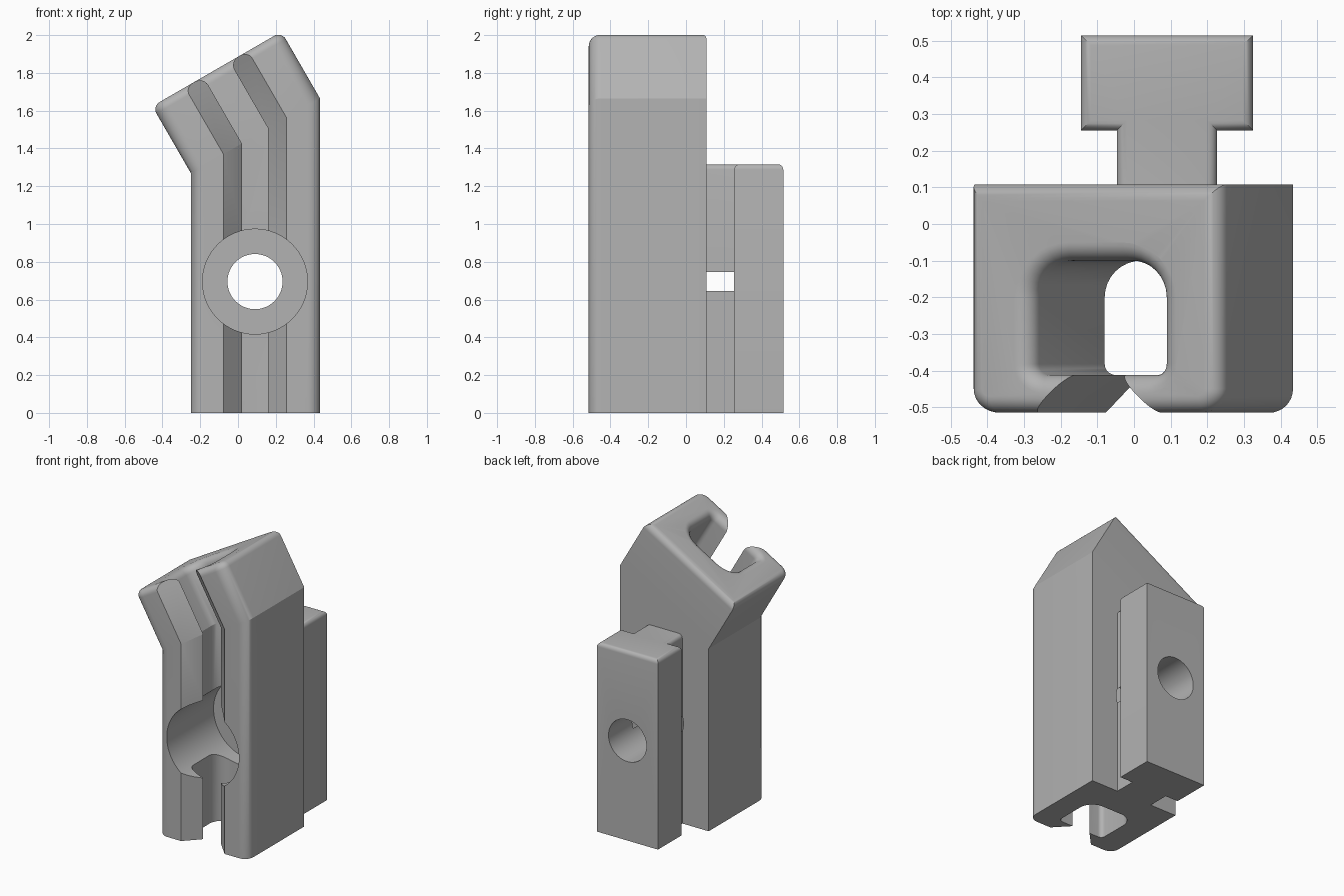
import bpy, bmesh, math
from mathutils import Vector

cube = bpy.data.objects.get("Cube")
if cube:
    bpy.data.objects.remove(cube, do_unlink=True)

TILT = math.radians(30)
LEAN = Vector((-math.sin(TILT), 0, math.cos(TILT)))
LENGTH = 0.408          # length of the leaning head
MID_X, BORE_Z = 0.09, 0.695
STEPS = 8

grey = bpy.data.materials.new("grey plastic")
grey.use_nodes = True
grey.diffuse_color = (0.45, 0.45, 0.45, 1)
grey.node_tree.nodes["Principled BSDF"].inputs["Base Color"].default_value = (0.45, 0.45, 0.45, 1)


def finish(name, bm):
    bmesh.ops.remove_doubles(bm, verts=bm.verts, dist=0.0001)
    bmesh.ops.recalc_face_normals(bm, faces=bm.faces)
    mesh = bpy.data.meshes.new(name)
    bm.to_mesh(mesh)
    bm.free()
    mesh.materials.append(grey)
    obj = bpy.data.objects.new(name, mesh)
    bpy.context.collection.objects.link(obj)
    return obj


def rounded_rect(x0, x1, y0, y1, r_front, r_back, grow=0.0):
    """Rectangle outline grown by an amount, with separate front and back radii."""
    gx = grow * math.cos(TILT)
    x0, x1, y0, y1 = x0 - gx, x1 + gx, y0 - grow, y1 + grow
    points = []
    for i, (x, y, sx, sy, r) in enumerate((
            (x1, y1, -1, -1, r_back), (x0, y1, 1, -1, r_back),
            (x0, y0, 1, 1, r_front), (x1, y0, -1, 1, r_front))):
        r = max(r + grow, 0) if r else 0
        for k in range(STEPS + 1):
            a = math.pi / 2 * (i + k / STEPS)
            points.append((x + sx * r + r * math.cos(a), y + sy * r + r * math.sin(a)))
    return points


def bend(x, y, along):
    """Point on the leaning head, measured along it from the sloping bend."""
    return Vector((x, y, 1.27 + (x + 0.25) * math.tan(TILT))) + LEAN * along


def loft(name, base, bottom, head):
    """Upright prism from base, then leaning rings given as (outline, distance)."""
    rings = [[Vector((x, y, bottom)) for x, y in base]]
    rings += [[bend(x, y, d) for x, y in outline] for outline, d in [(base, 0)] + head]
    bm = bmesh.new()
    rows = [[bm.verts.new(p) for p in ring] for ring in rings]
    count = len(base)
    for low, high in zip(rows, rows[1:]):
        for i in range(count):
            j = (i + 1) % count
            bm.faces.new((low[i], low[j], high[j], high[i]))
    bm.faces.new(rows[0][::-1])
    bm.faces.new(rows[-1])
    return finish(name, bm)


def rounded_rim(shape, radius, sign):
    """Rings that round the rim of the head inwards (-1) or outwards (+1)."""
    rings = []
    for k in range(STEPS + 1):
        a = math.pi / 2 * k / STEPS
        outline = rounded_rect(*shape, grow=sign * radius * (1 - math.cos(a)))
        rings.append((outline, LENGTH - radius + radius * math.sin(a)))
    return rings


def cylinder_y(name, radius, y0, y1):
    bm = bmesh.new()
    bmesh.ops.create_cone(bm, cap_ends=True, segments=64, radius1=radius,
                          radius2=radius, depth=y1 - y0)
    for v in bm.verts:
        v.co = Vector((v.co.x + MID_X, v.co.z + (y0 + y1) / 2, v.co.y + BORE_Z))
    return finish(name, bm)


def combine(target, other, operation):
    mod = target.modifiers.new(operation.title(), 'BOOLEAN')
    mod.operation, mod.solver, mod.object = operation, 'EXACT', other
    bpy.context.view_layer.objects.active = target
    bpy.ops.object.modifier_apply(modifier=mod.name)
    bpy.data.objects.remove(other, do_unlink=True)


# Bent holder body with rounded front corners and rounded end
body_shape = (-0.25, 0.434, -0.515, 0.108, 0.065, 0)
holder = loft("bent_holder", rounded_rect(*body_shape), 0,
              rounded_rim(body_shape, 0.045, -1))

# T-shaped rail on the back, rounded along its top edges
half = [(0.137, 0.09), (0.137, 0.255), (0.235, 0.255), (0.235, 0.515)]
outline = [(MID_X + x, y) for x, y in half] + [(MID_X - x, y) for x, y in reversed(half)]
bm = bmesh.new()
base = bm.faces.new([bm.verts.new((x, y, 0)) for x, y in outline])
top = bmesh.ops.extrude_face_region(bm, geom=[base])["geom"]
for v in top:
    if isinstance(v, bmesh.types.BMVert):
        v.co.z = 1.316
rim = [e for e in bm.edges if all(v.co.z > 1 for v in e.verts)
       and any(v.co.y > 0.1 for v in e.verts)]
bmesh.ops.bevel(bm, geom=rim, offset=0.028, segments=5, profile=0.5,
                affect='EDGES', clamp_overlap=True)
combine(holder, finish("back_rail", bm), 'UNION')

# Channel following the bend, with a flared rim
channel_shape = (-0.08, 0.275, -0.412, -0.1, 0.03, 0.1)
channel_rings = rounded_rim(channel_shape, 0.05, 1)
channel_rings.append((channel_rings[-1][0], LENGTH + 0.1))
combine(holder, loft("channel_cutter", rounded_rect(*channel_shape), -0.1,
                     channel_rings), 'DIFFERENCE')

# Tapered mouth that opens the channel to the front
mouth = [(MID_X - 0.186, -0.535), (MID_X + 0.186, -0.535),
         (MID_X + 0.058, -0.4), (MID_X - 0.058, -0.4)]
combine(holder, loft("mouth_cutter", mouth, -0.1, [(mouth, LENGTH + 0.1)]), 'DIFFERENCE')

# Counterbore from the front and screw hole through the rail
combine(holder, cylinder_y("counterbore_cutter", 0.278, -0.7, 0.0), 'DIFFERENCE')
combine(holder, cylinder_y("screw_hole_cutter", 0.146, -0.3, 0.7), 'DIFFERENCE')

# Smooth shading on the curves only
bpy.ops.object.select_all(action='DESELECT')
holder.select_set(True)
bpy.context.view_layer.objects.active = holder
bpy.ops.object.shade_smooth_by_angle(angle=math.radians(25))
